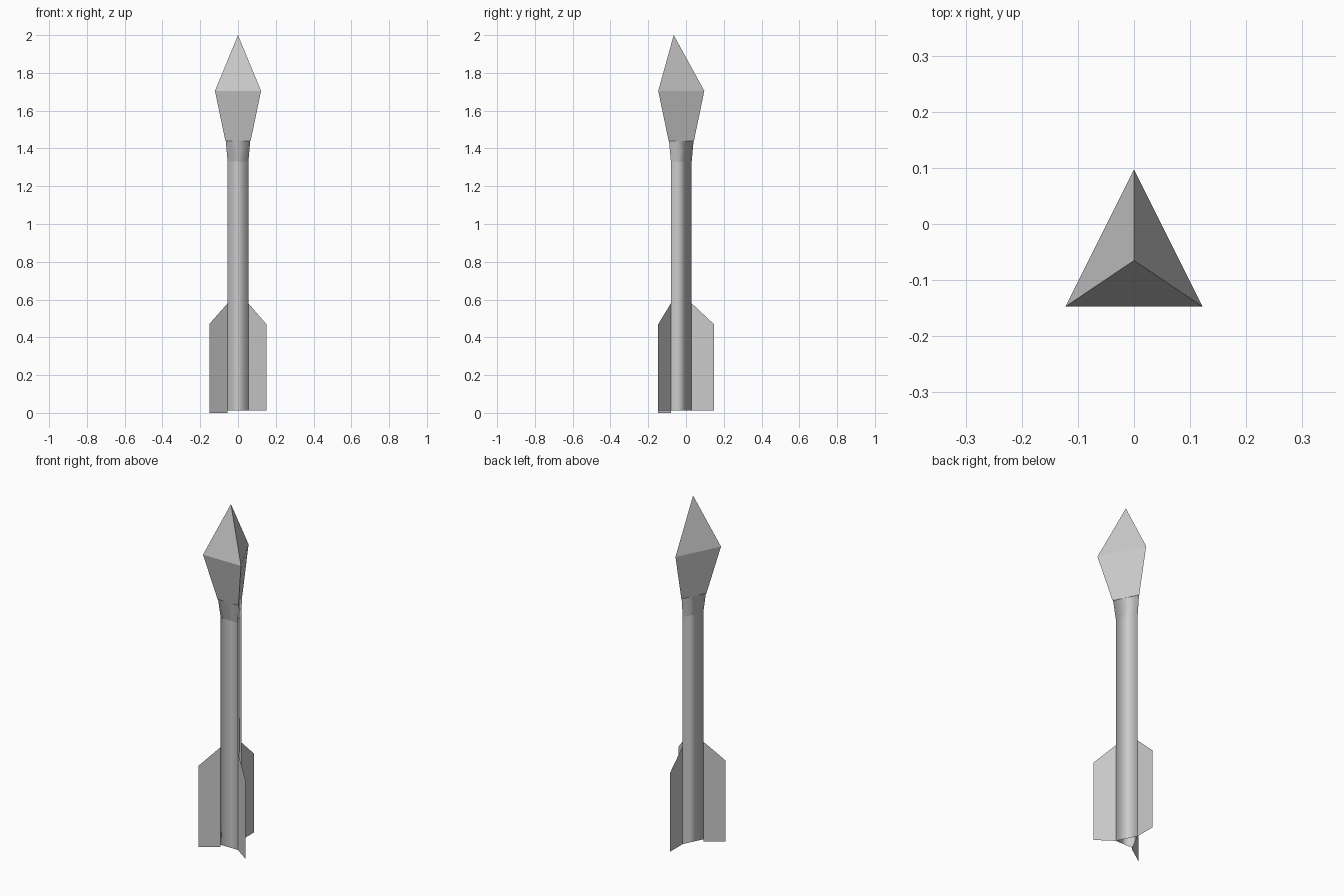
import bpy
import bmesh

cube = bpy.data.objects.get("Cube")
if cube:
    bpy.data.objects.remove(cube, do_unlink=True)

grey = bpy.data.materials.new("light_grey")
grey.use_nodes = True
colour = (0.6, 0.6, 0.6, 1)
grey.diffuse_color = colour
grey.node_tree.nodes["Principled BSDF"].inputs["Base Color"].default_value = colour

AXIS_Y = -0.025   # middle of the triangular section


def triangle(half):
    """Front left, front right and back corners of the section."""
    return [(-half, AXIS_Y - half), (half, AXIS_Y - half), (0, AXIS_Y + half)]


def finish(bm, name, smooth=False):
    mesh = bpy.data.meshes.new(name)
    for face in bm.faces:
        face.smooth = smooth
    bm.to_mesh(mesh)
    bm.free()
    mesh.materials.append(grey)
    obj = bpy.data.objects.new(name, mesh)
    bpy.context.collection.objects.link(obj)
    return obj


def loft(name, levels, tip=None, smooth=False):
    """Three-sided tube through (half width, height) levels, with optional tip."""
    bm = bmesh.new()
    rings = [[bm.verts.new((x, y, z)) for x, y in triangle(half)]
             for half, z in levels]
    for low, high in zip(rings, rings[1:]):
        for i in range(3):
            j = (i + 1) % 3
            bm.faces.new((low[i], low[j], high[j], high[i]))
    if tip:
        point = bm.verts.new(tip)
        for i in range(3):
            bm.faces.new((rings[-1][i], rings[-1][(i + 1) % 3], point))
        bm.faces.new(reversed(rings[0]))
    return finish(bm, name, smooth)


def fin(name, inner, outer, bottom):
    """Thin upright vane with a sloped top, growing from a shaft corner."""
    bm = bmesh.new()
    outline = [(inner, bottom), (outer, bottom), (outer, 0.47), (inner, 0.58)]
    bm.faces.new([bm.verts.new((x, y, z)) for (x, y), z in outline])
    return finish(bm, name)


# Shaft and flared collar
loft("shaft", [(0.055, 0.012), (0.055, 1.33)], smooth=True)
loft("collar", [(0.055, 1.33), (0.065, 1.44)], smooth=True)

# Faceted head
loft("head", [(0.067, 1.44), (0.122, 1.705)], tip=(0, -0.065, 2.0))

# Three fins, one per shaft corner
right, left, back = triangle(0.055)
fin("right_fin", right, (-0.152, -0.147), 0.0)
fin("left_fin", left, (0.15, -0.147), 0.012)
fin("back_fin", back, (0, 0.147), 0.012)
